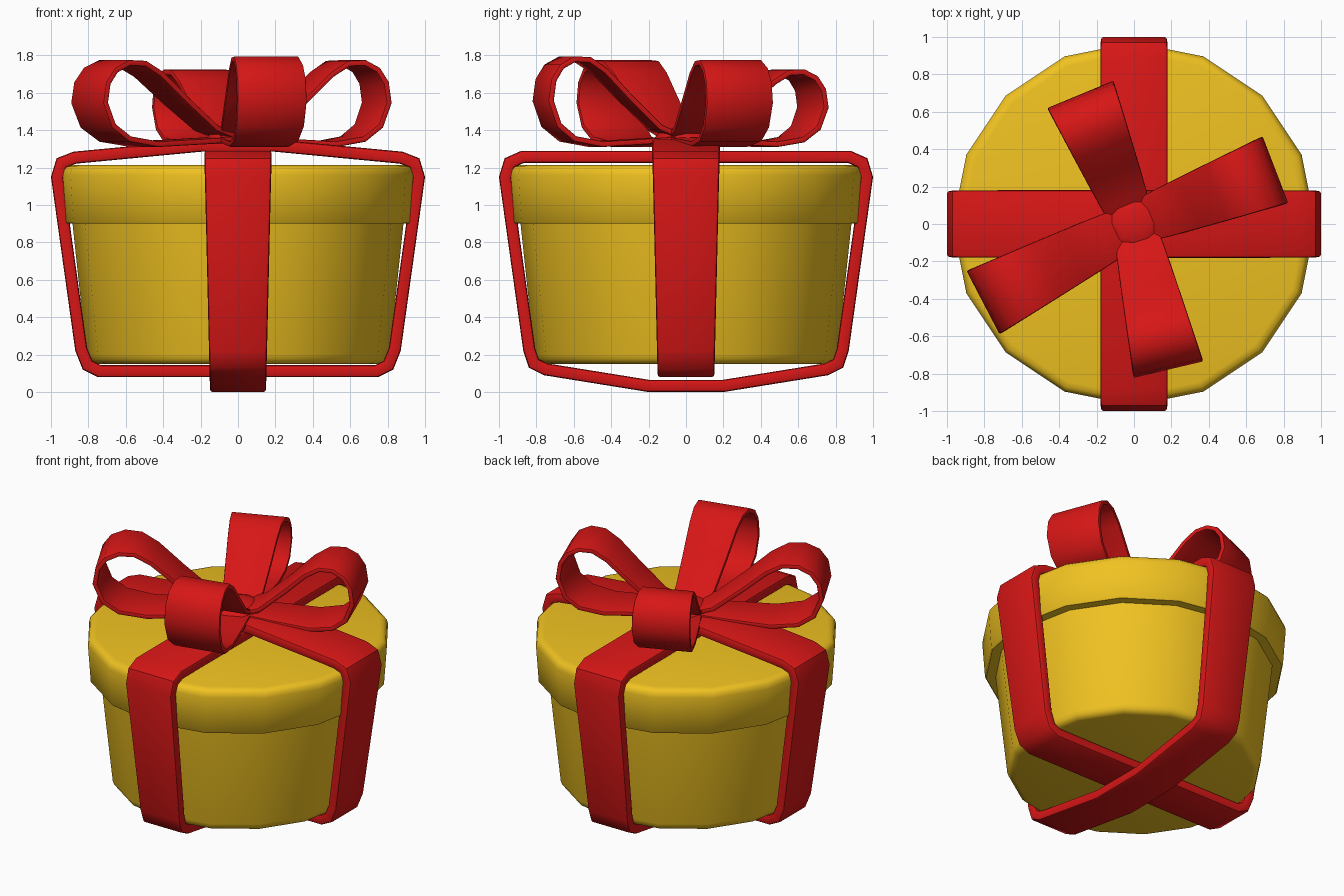
import bpy, bmesh
from math import sin, cos, pi, radians

if "Cube" in bpy.data.objects:
    bpy.data.objects.remove(bpy.data.objects["Cube"])


def material(name, color):
    m = bpy.data.materials.new(name)
    m.diffuse_color = (*color, 1)
    m.use_nodes = True
    m.node_tree.nodes["Principled BSDF"].inputs["Base Color"].default_value = m.diffuse_color
    return m


GOLD = material("gold_card", (0.87, 0.54, 0.015))
RED = material("red_ribbon", (0.68, 0.008, 0.008))


def finish(name, bm, mat, thickness=0, bevel=0):
    mesh = bpy.data.meshes.new(name)
    bm.to_mesh(mesh)
    bm.free()
    mesh.materials.append(mat)
    ob = bpy.data.objects.new(name, mesh)
    bpy.context.collection.objects.link(ob)
    bpy.ops.object.select_all(action='DESELECT')
    ob.select_set(True)
    bpy.context.view_layer.objects.active = ob
    if thickness:
        s = ob.modifiers.new("thickness", 'SOLIDIFY')
        s.thickness, s.offset, s.use_even_offset = thickness, -1, True
        b = ob.modifiers.new("soft_edges", 'BEVEL')
        b.width, b.segments = bevel, 2
        b.limit_method, b.angle_limit = 'ANGLE', radians(60)
        bpy.ops.object.convert(target='MESH')
    bpy.ops.object.shade_smooth_by_angle(angle=radians(42))
    return ob


def lathe(name, profile, mat, sides=16):
    """Closed drum from (radius, z) points, listed bottom to top."""
    bm = bmesh.new()
    rings = [[bm.verts.new((r * cos(2 * pi * i / sides), r * sin(2 * pi * i / sides), z))
              for i in range(sides)] for r, z in profile]
    for a, b in zip(rings, rings[1:]):
        for i in range(sides):
            j = (i + 1) % sides
            bm.faces.new((a[i], a[j], b[j], b[i]))
    bm.faces.new(rings[0][::-1])
    bm.faces.new(rings[-1])
    return finish(name, bm, mat)


def strip(name, path, half_width, angle, thickness, bevel, closed):
    """Ribbon following an (r, z) path in the vertical plane at the given angle."""
    bm = bmesh.new()
    c, s = cos(angle), sin(angle)
    rows = []
    for r, z in path:
        w = half_width(r, z)
        rows.append([bm.verts.new((r * c - k * w * s, r * s + k * w * c, z)) for k in (-1, 1)])
    pairs = list(zip(rows, rows[1:])) + ([(rows[-1], rows[0])] if closed else [])
    for a, b in pairs:
        bm.faces.new((a[0], a[1], b[1], b[0]))
    return finish(name, bm, RED, thickness, bevel)


# Box body and overhanging lid
lathe("box_body", [(0.76, 0.15), (0.785, 0.157), (0.802, 0.175), (0.81, 0.2), (0.89, 0.95)], GOLD)
lathe("box_lid", [(0.88, 0.9), (0.945, 0.9), (0.952, 0.907), (0.97, 1.16),
                  (0.962, 1.19), (0.945, 1.206), (0.915, 1.213)], GOLD)

# Two ribbons wrapped around the box, narrower towards the bottom
side = [(0.87, 0.22), (1.0, 1.15), (0.97, 1.25)]
wraps = {
    "ribbon_across": (0, [(0.75, 0.08), (0.83, 0.12)] + side + [(0.88, 1.285), (0.2, 1.35)]),
    "ribbon_front_to_back": (pi / 2, [(0.2, 0.0), (0.76, 0.09), (0.84, 0.13)] + side + [(0.88, 1.29)]),
}
for name, (angle, half) in wraps.items():
    path = half + [(-r, z) for r, z in reversed(half)]
    strip(name, path, lambda r, z: 0.15 + 0.03 * z / 1.28, angle, 0.065, 0.015, True)

# Four bow loops: one teardrop profile, scaled by length and top height
LOOP = [(0.02, 0.06), (0.3, 0.03), (0.62, 0.0), (0.82, 0.06), (0.94, 0.22), (1.0, 0.5),
        (0.98, 0.74), (0.92, 0.9), (0.82, 0.99), (0.7, 0.98), (0.58, 0.85),
        (0.4, 0.55), (0.2, 0.24), (0.05, 0.14)]
loops = {"bow_loop_right": (21, 0.81, 1.78), "bow_loop_left": (207.5, 0.91, 1.78),
         "bow_loop_back": (112.5, 0.75, 1.73), "bow_loop_front": (283.3, 0.80, 1.80)}
for name, (deg, length, top) in loops.items():
    path = [(r * length, 1.31 + z * (top - 1.31)) for r, z in LOOP]
    strip(name, path, lambda r, z: 0.11 + 0.08 * min(1, r / length) ** 0.8,
          radians(deg), 0.03, 0.008, False)

# Flattened knot where the loops meet
bm = bmesh.new()
bmesh.ops.create_uvsphere(bm, u_segments=8, v_segments=6, radius=1)
bmesh.ops.scale(bm, vec=(0.17, 0.17, 0.06), verts=bm.verts)
bmesh.ops.translate(bm, vec=(0, 0, 1.355), verts=bm.verts)
finish("bow_knot", bm, RED)
